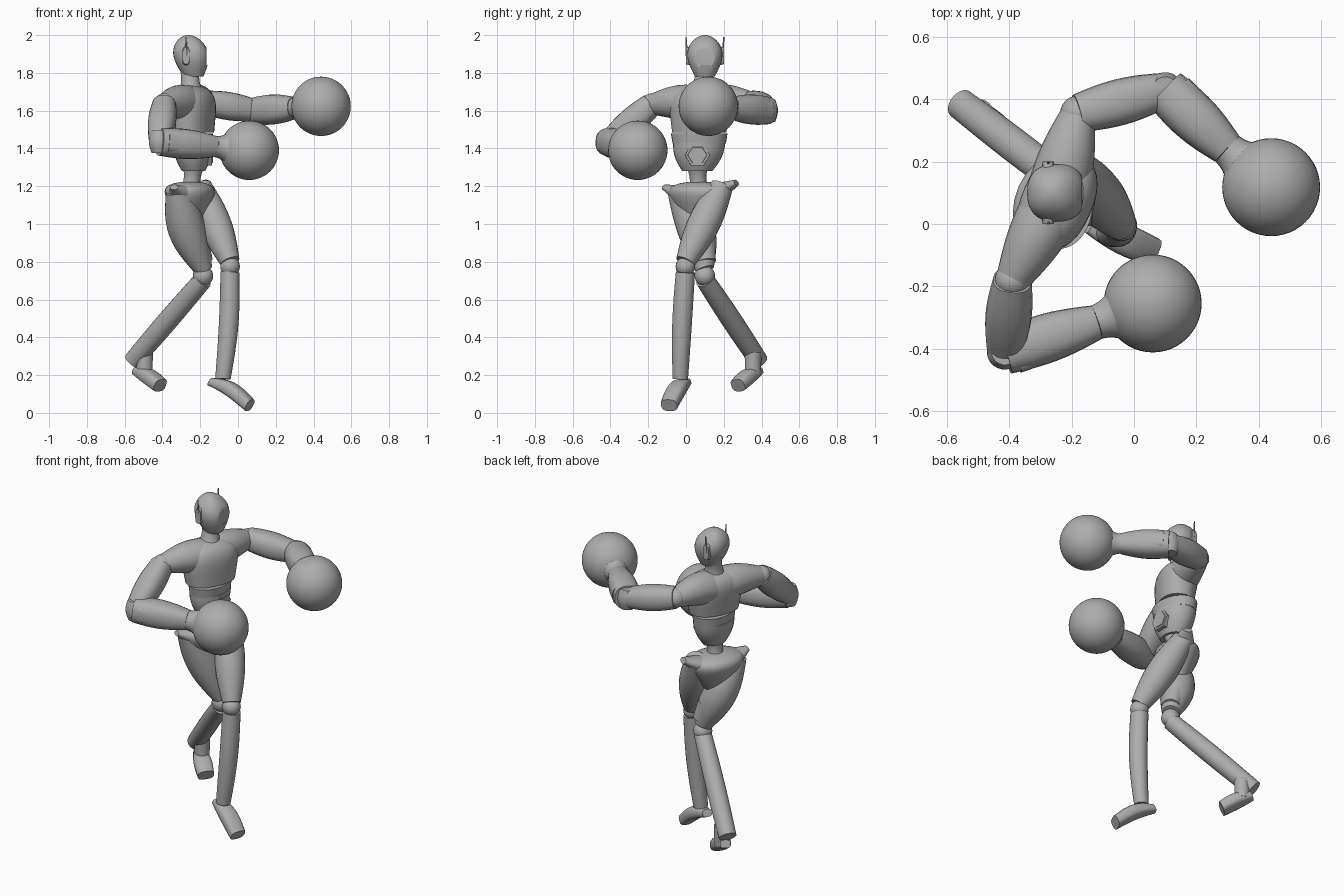
import bpy, bmesh, math
from mathutils import Vector

default_cube = bpy.data.objects.get("Cube")
if default_cube:
    bpy.data.objects.remove(default_cube)

COLOUR = (0.42, 0.42, 0.42, 1)
grey = bpy.data.materials.new("plain grey")
grey.use_nodes = True
grey.diffuse_color = COLOUR
grey.node_tree.nodes["Principled BSDF"].inputs["Base Color"].default_value = COLOUR

UP = Vector((0, 0, 1))
SIDEWAYS = Vector((0, 1, 0))
FRONT = Vector((1, 0, 0))
ACROSS = Vector((.4, .9, 0)).normalized()   # twisted line of shoulders and hips
FORWARD = Vector((.9, -.4, 0)).normalized()
NOWHERE = Vector((0, 0, 0))


def finish(name, bm, angle=45):
    bmesh.ops.recalc_face_normals(bm, faces=bm.faces)
    mesh = bpy.data.meshes.new(name)
    bm.to_mesh(mesh)
    bm.free()
    mesh.materials.append(grey)
    part = bpy.data.objects.new(name, mesh)
    bpy.context.collection.objects.link(part)
    bpy.ops.object.select_all(action='DESELECT')
    part.select_set(True)
    bpy.context.view_layer.objects.active = part
    bpy.ops.object.shade_smooth_by_angle(angle=math.radians(angle))
    return part


def form(name, start, end, radius, end_radius, bulge=0, flat=1, side=UP,
         level=False, crown=None, bow=NOWHERE, sides=24, power=2, steps=12):
    """Tapered, bulging solid from start to end; crown rounds off the end."""
    start, end = Vector(start), Vector(end)
    axis = UP if level else (end - start).normalized()
    u = (side - axis * axis.dot(side)).normalized()
    v = axis.cross(u) * flat
    bm = bmesh.new()
    rings = []
    for i in range(steps + 1):
        t = i / steps
        if crown:
            t = .998 * math.sin(t * math.pi / 2)
        swell = math.sin(math.pi * t)
        r = radius + (end_radius - radius) * t + bulge * swell
        if crown:
            r *= math.sqrt(1 - t ** crown)
        centre = start.lerp(end, t) + bow * swell
        ring = []
        for k in range(sides):
            a = math.tau * k / sides
            c, s = (math.copysign(abs(w) ** (2 / power), w) for w in (math.cos(a), math.sin(a)))
            ring.append(bm.verts.new(centre + (u * c + v * s) * r))
        rings.append(ring)
    for low, high in zip(rings, rings[1:]):
        for k in range(sides):
            n = (k + 1) % sides
            bm.faces.new((low[k], low[n], high[n], high[k]))
    bm.faces.new(rings[0])
    bm.faces.new(rings[-1])
    return finish(name, bm)


def ball(name, centre, radius, segments=24):
    bm = bmesh.new()
    bmesh.ops.create_uvsphere(bm, u_segments=segments, v_segments=segments // 2, radius=radius)
    bmesh.ops.translate(bm, verts=bm.verts, vec=centre)
    finish(name, bm)


# Joints of the pose
skull = Vector((-.255, .1, 1.89))
chest = Vector((-.25, .08, 1.63))
belly = Vector((-.24, .07, 1.43))
waist = Vector((-.235, .06, 1.28))
pelvis = Vector((-.255, .07, 1.2))
left_shoulder = Vector((-.18, .355, 1.645))
left_elbow = Vector((.1, .43, 1.6))
left_wrist = Vector((.3, .24, 1.615))
left_fist = Vector((.44, .118, 1.623))
right_shoulder = Vector((-.39, -.18, 1.635))
right_elbow = Vector((-.415, -.41, 1.435))
right_wrist = Vector((-.12, -.315, 1.41))
right_fist = Vector((.06, -.255, 1.39))
left_knee = Vector((-.042, -.003, .775))
left_ankle = Vector((-.08, -.03, .18))
right_knee = Vector((-.185, .1, .725))
right_heel = Vector((-.556, .385, .275))
right_ankle = Vector((-.495, .355, .2))

# Head with a flat, shallow visor
head = form("head", (-.235, .1, 1.78), (-.262, .1, 2), .052, .09, .025,
            side=SIDEWAYS, level=True, crown=4, sides=32, power=2.4, steps=16)
bm = bmesh.new()
bmesh.ops.create_cube(bm, size=.1)
bmesh.ops.scale(bm, verts=bm.verts, vec=(.6, 1.5, .95))
bmesh.ops.translate(bm, verts=bm.verts, vec=skull + FRONT * .118)
cutter = finish("visor_cutter", bm)
cutter.hide_render = True
cut = head.modifiers.new("visor", 'BOOLEAN')
cut.operation = 'DIFFERENCE'
cut.object = cutter
bpy.context.view_layer.objects.active = head
bpy.ops.object.modifier_apply(modifier=cut.name)
bpy.data.objects.remove(cutter)

# Ear pods with small aerials
for label, sign in (("left", 1), ("right", -1)):
    pod = skull + Vector((-.02, sign * .075, 0))
    out = SIDEWAYS * sign * .025
    form(label + "_ear", pod, pod + out, .05, .044, flat=.42, power=3, steps=1)
    form(label + "_aerial", pod + out * .8, pod + out + UP * .1, .007, .003,
         side=ACROSS, sides=8, steps=1)

# Neck, chest and shoulders
form("neck", chest + UP * .08, skull - UP * .08, .06, .05, -.006, side=ACROSS, level=True)
form("chest", belly + UP * .055, chest + UP * .105, .147, .19, flat=.68,
     side=ACROSS, level=True, crown=5, sides=32, power=2.3, steps=16)
form("left_shoulder", chest, left_shoulder, .1, .055, .012, bow=UP * .012)
form("right_shoulder", chest, right_shoulder, .1, .055, .012, bow=UP * .012)

# Abdomen, hexagonal buckle and waist
form("abdomen_band", belly - UP * .005, belly + UP * .05, .141, .15, flat=.72,
     side=SIDEWAYS, level=True, sides=32, steps=1)
form("abdomen", waist, belly, .08, .138, .015, flat=.77, side=SIDEWAYS, level=True, sides=32)
buckle = Vector((-.137, .06, 1.365))
form("buckle_rim", buckle - FRONT * .05, buckle, .068, .066, flat=.95, side=SIDEWAYS, sides=6, steps=1)
form("buckle_plate", buckle, buckle + FRONT * .004, .052, .05, flat=.95, side=SIDEWAYS, sides=6, steps=1)
form("waist", pelvis - UP * .05, waist + UP * .02, .065, .055, -.015, side=ACROSS, level=True)

# Pelvis with flared hip tips
form("pelvis", pelvis - UP * .24, pelvis + UP * .025, .04, .22, flat=.75,
     side=ACROSS, level=True, crown=8)
form("left_hip_tip", pelvis + ACROSS * .08 - UP * .04, pelvis + ACROSS * .215 + UP * .018,
     .055, .018, flat=1.6)
form("right_hip_tip", pelvis - ACROSS * .08 - UP * .05, pelvis - ACROSS * .205 - UP * .005,
     .06, .014, flat=1.6)

# Leading leg
form("left_thigh", (-.2, .19, 1.2), left_knee + UP * .025, .06, .052, .03, side=ACROSS)
ball("left_knee", left_knee, .052)
form("left_shin", left_knee - UP * .03, left_ankle, .051, .041, .006, side=ACROSS, bow=FORWARD * .012)
form("left_foot", (-.145, 0, .165), (.062, -.09, .04), .03, .046, .012, flat=.75,
     side=ACROSS, bow=UP * .024, sides=16, power=3)

# Trailing leg
form("right_thigh", (-.315, -.03, 1.18), right_knee + UP * .035, .07, .05, .04,
     side=ACROSS, bow=Vector((-.02, .02, 0)))
form("right_thigh_cuff", (-.225, .08, .895), right_knee + UP * .07, .078, .06, flat=.9, side=ACROSS)
ball("right_knee", right_knee, .054)
form("right_shin", right_knee - UP * .02, right_heel, .05, .05, .005, side=ACROSS)
form("right_ankle", right_ankle + UP * .12, right_ankle, .045, .042, side=ACROSS)
form("right_foot", (-.54, .385, .225), (-.412, .275, .145), .03, .047, .012, flat=.75,
     side=Vector((.75, .66, 0)), bow=UP * .01, sides=16, power=3)

# Arms: joints, tapered forearms and flared cuffs into round gloves
for label, shoulder, elbow, wrist, fist in (
        ("left", left_shoulder, left_elbow, left_wrist, left_fist),
        ("right", right_shoulder, right_elbow, right_wrist, right_fist)):
    ball(label + "_shoulder_ball", shoulder, .057)
    form(label + "_upper_arm", shoulder, elbow, .062, .056, .015, sides=20, power=2.4)
    form(label + "_elbow", elbow - UP * .06, elbow + UP * .06, .042, .042, .015, side=ACROSS)
    form(label + "_forearm", elbow, wrist, .073, .056, .014, sides=20, power=2.4)
    form(label + "_cuff", wrist, wrist.lerp(fist, .35), .056, .082, -.006)
    ball(label + "_boxing_glove", fist, .157, 48)

    # Raised guard on the outside of the forearm
    along = (wrist - elbow).normalized()
    outward = along.cross(UP) * (-1 if label == "left" else 1)
    guard = elbow + along * .03 + outward * .055
    form(label + "_forearm_guard", guard, guard + along * .1, .05, .045, flat=.5, sides=16, power=2.6)
